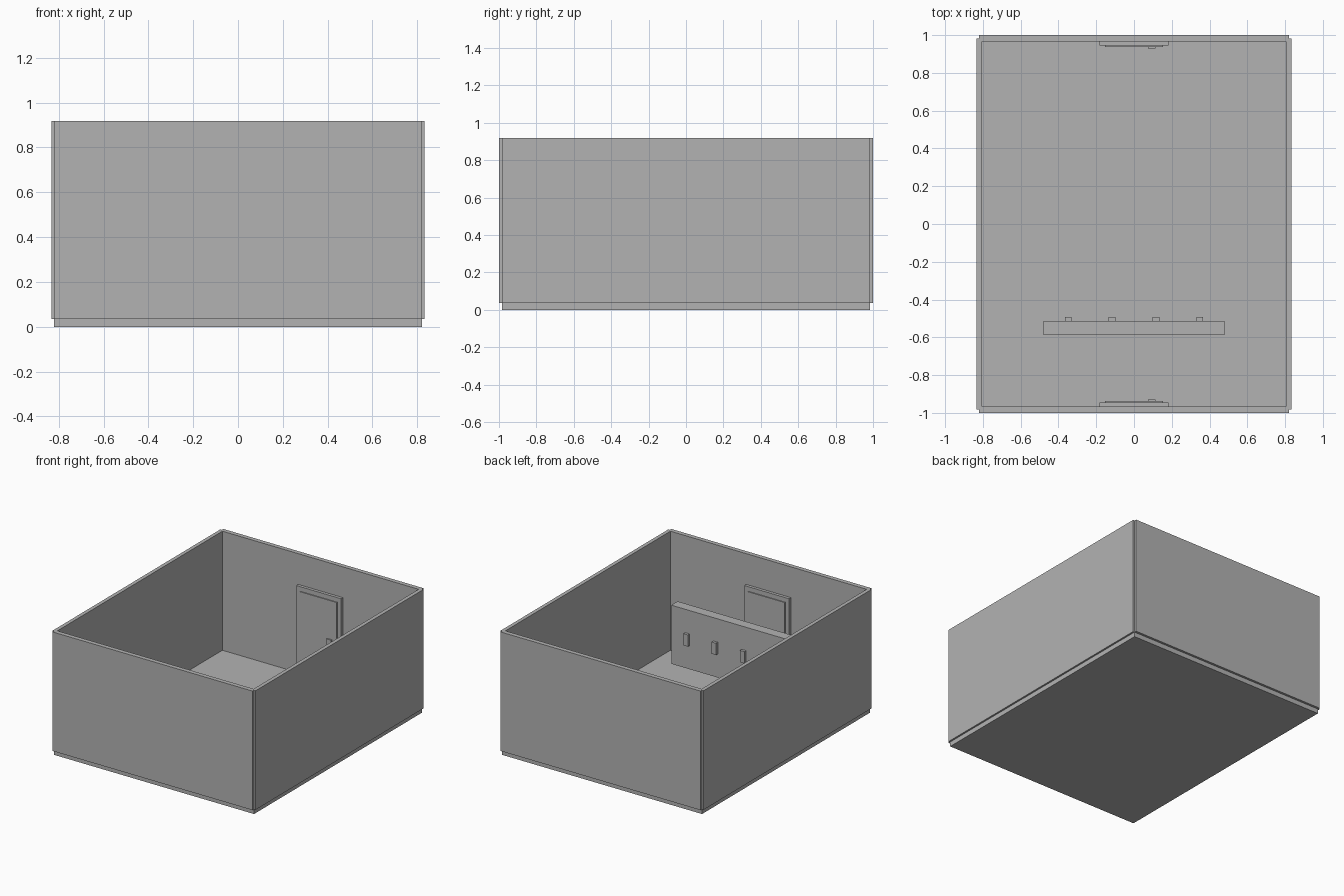
import bpy, bmesh

if "Cube" in bpy.data.objects:
    bpy.data.objects.remove(bpy.data.objects["Cube"])

grey = bpy.data.materials.new("plain grey")
grey.diffuse_color = (0.45, 0.45, 0.45, 1)
grey.use_nodes = True
grey.node_tree.nodes["Principled BSDF"].inputs["Base Color"].default_value = grey.diffuse_color


def box(name, x, y, z):
    """Axis-aligned box from (low, high) ranges."""
    bm = bmesh.new()
    bmesh.ops.create_cube(bm, size=1)
    ranges = (x, y, z)
    for v in bm.verts:
        for i, r in enumerate(ranges):
            lo, hi = min(r), max(r)
            v.co[i] = lo + (v.co[i] + 0.5) * (hi - lo)
    mesh = bpy.data.meshes.new(name)
    bm.to_mesh(mesh)
    bm.free()
    mesh.materials.append(grey)
    ob = bpy.data.objects.new(name, mesh)
    bpy.context.collection.objects.link(ob)
    return ob


FLOOR, TOP = 0.035, 0.918

# Floor slab
box("floor", (-0.82, 0.82), (-0.983, 0.983), (0, FLOOR))

for s, end, side in ((-1, "front", "left"), (1, "back", "right")):
    # Walls, overlapping at the corners
    box(side + "_wall", (s * 0.805, s * 0.833), (-0.983, 0.983), (FLOOR, TOP))
    box(end + "_wall", (-0.82, 0.82), (s * 0.967, s * 1.0), (FLOOR, TOP))
    # Door on the inside of each end wall
    box(end + "_door_frame", (-0.183, 0.183), (s * 0.945, s * 0.97), (FLOOR, 0.69))
    box(end + "_door_panel", (-0.153, 0.153), (s * 0.938, s * 0.95), (FLOOR, 0.656))
    box(end + "_door_handle", (0.075, 0.115), (s * 0.928, s * 0.94), (0.33, 0.37))

# Raised board with a row of four pegs
box("board", (-0.48, 0.48), (-0.587, -0.513), (0.195, 0.63))
for i in range(4):
    cx = -0.348 + i * 0.232
    box("peg_%d" % (i + 1), (cx - 0.018, cx + 0.018), (-0.52, -0.492), (0.37, 0.457))
